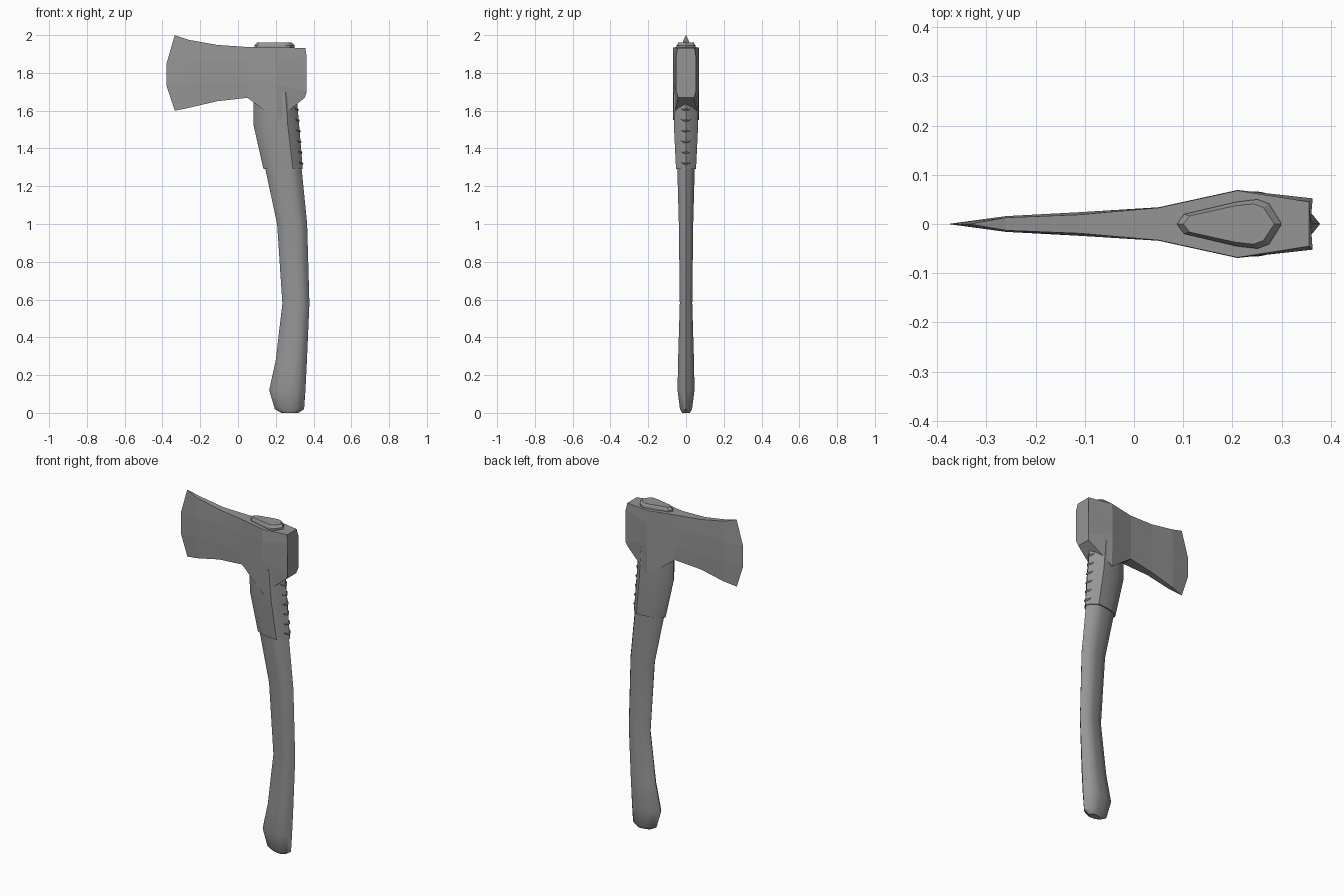
import bpy, bmesh, math
from mathutils import Vector

cube = bpy.data.objects.get("Cube")
if cube:
    bpy.data.objects.remove(cube)

grey = bpy.data.materials.new("plain grey")
grey.use_nodes = True
GREY = (0.3, 0.3, 0.3, 1)
grey.diffuse_color = GREY
grey.node_tree.nodes["Principled BSDF"].inputs["Base Color"].default_value = GREY


def loft(name, rings, smooth_angle=None):
    """Skin closed rings of equal length and cap both ends."""
    bm = bmesh.new()
    loops = [[bm.verts.new(p) for p in ring] for ring in rings]
    n = len(loops[0])
    for a, b in zip(loops, loops[1:]):
        for i in range(n):
            j = (i + 1) % n
            bm.faces.new((a[i], a[j], b[j], b[i]))
    bm.faces.new(loops[0][::-1])
    bm.faces.new(loops[-1])
    bmesh.ops.remove_doubles(bm, verts=bm.verts, dist=0.0002)
    bmesh.ops.recalc_face_normals(bm, faces=bm.faces)
    me = bpy.data.meshes.new(name)
    bm.to_mesh(me)
    bm.free()
    me.materials.append(grey)
    ob = bpy.data.objects.new(name, me)
    bpy.context.collection.objects.link(ob)
    if smooth_angle:
        bpy.ops.object.select_all(action='DESELECT')
        ob.select_set(True)
        bpy.context.view_layer.objects.active = ob
        bpy.ops.object.shade_smooth_by_angle(angle=math.radians(smooth_angle))
    return ob


def mirrored(half):
    """Complete a half outline whose first and last points are on the axis."""
    return half + [(t, -w) for t, w in half[-2:0:-1]]


# Teardrop outlines: position from front to back, share of the half width
GRIP = mirrored([(0, 0), (.06, .42), (.3, .8), (.55, .97), (.75, 1), (.9, .55), (1, 0)])
PLUG = mirrored([(0, 0), (.07, .4), (.57, .9), (.77, 1), (.88, .82), (1, 0)])


def section(outline, z, x0, x1, w):
    return [(x0 + t * (x1 - x0), s * w, z) for t, s in outline]


# Curved handle, running up inside the head
loft("handle", [section(GRIP, *s) for s in (
    (0, .23, .32, .02), (.02, .195, .35, .032), (.12, .165, .357, .045),
    (.28, .20, .365, .042), (.58, .235, .378, .033), (1.0, .207, .366, .038),
    (1.29, .145, .337, .046), (1.6, .10, .305, .05))], 40)

# Sleeve below the head
loft("sleeve", [section(GRIP, *s) for s in (
    (1.29, .135, .343, .053), (1.52, .083, .324, .064), (1.7, .08, .308, .066))], 40)

# Raised wooden end on top of the head
loft("handle_end", [section(PLUG, *s) for s in (
    (1.9, .087, .30, .05), (1.945, .087, .30, .05), (1.96, .10, .285, .041))])


# Axe head: each station lists x, z and half width from bottom to top
def head_ring(levels):
    return [(x, w, z) for x, z, w in levels] + [(x, -w, z) for x, z, w in levels[::-1]]


EDGE = [(-.335, 1.6, 0), (-.378, 1.73, 0), (-.378, 1.85, 0), (-.335, 2.0, 0)]


def station(x, bottom, top, w_mid, w_end):
    low, high = 1.74, 1.86
    return [(x, bottom, w_end), (x, low, w_mid), (x, high, w_mid), (x, top, w_end)]


poll = [(.355, 1.67, .042), (.363, 1.7, .052), (.363, 1.89, .052), (.356, 1.932, .045)]
loft("axe_head", [head_ring(s) for s in (
    EDGE,
    station(-.26, 1.615, 1.975, .016, .013),
    station(-.11, 1.65, 1.948, .024, .019),
    station(.05, 1.668, 1.937, .034, .033),
    station(.21, 1.55, 1.935, .069, .068),
    poll)])

# Row of raised stitches up the back of the sleeve
for i in range(6):
    z = 1.322 + i * .057
    x = .340 - (z - 1.29) * .083
    rings = []
    for y, r, drop in ((-.027, .001, -.006), (-.015, .005, 0), (0, .007, .002),
                       (.015, .005, 0), (.027, .001, -.006)):
        back = x - abs(y) * .45
        rings.append([(back + r * math.cos(a) * 1.3, y, z - drop + r * math.sin(a))
                      for a in (k * math.tau / 6 for k in range(6))])
    loft(f"stitch_{i + 1}", rings, 50)
